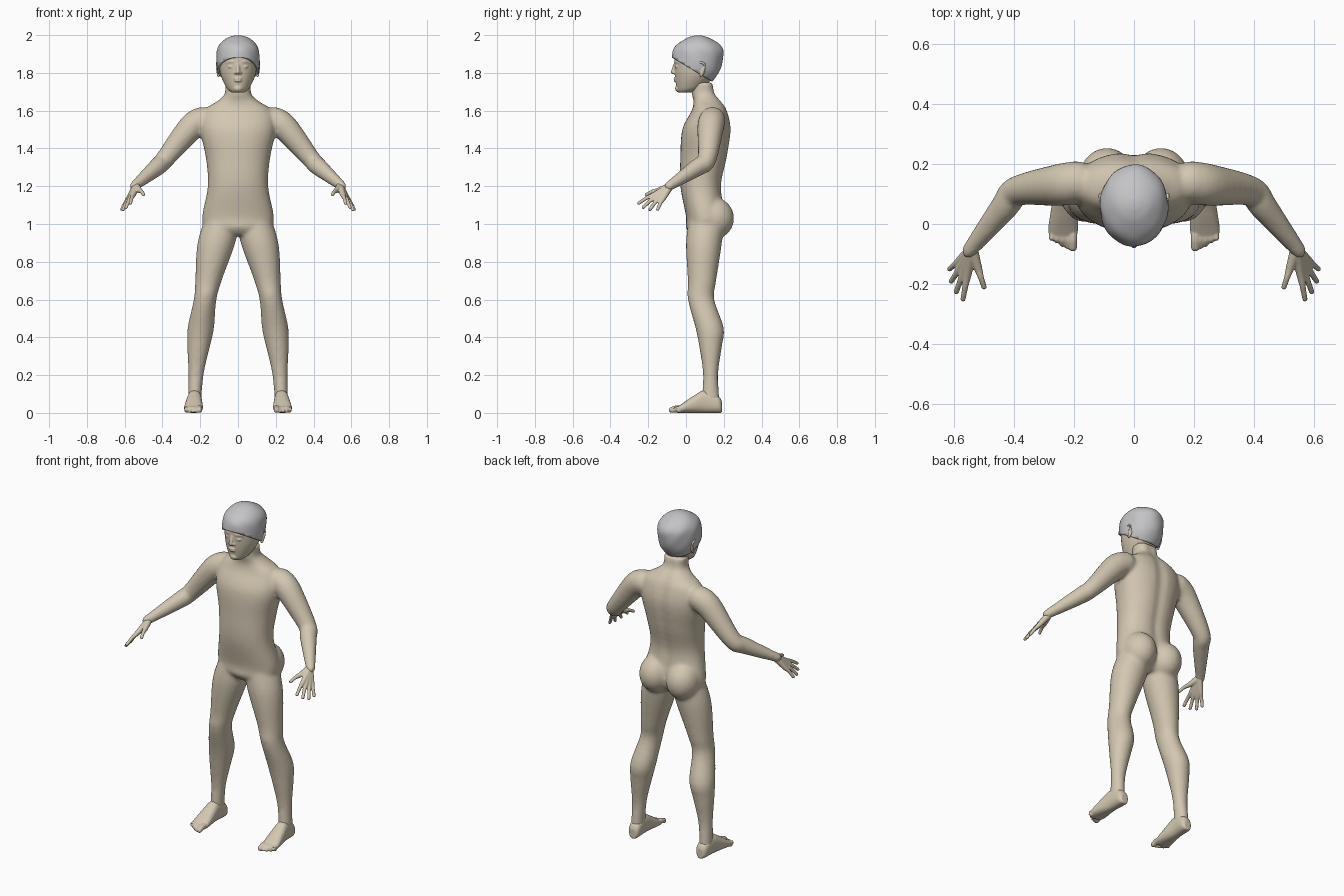
import bpy
import bmesh
from math import sin, cos, pi, exp, copysign
from mathutils import Vector, Matrix

default_cube = bpy.data.objects.get("Cube")
if default_cube:
    bpy.data.objects.remove(default_cube)


def make_material(name, colour):
    material = bpy.data.materials.new(name)
    material.use_nodes = True
    material.diffuse_color = (*colour, 1)
    shader = material.node_tree.nodes["Principled BSDF"]
    shader.inputs["Base Color"].default_value = (*colour, 1)
    return material


skin = make_material("warm beige", (.65, .57, .44))
grey = make_material("soft grey", (.55, .55, .57))
SIDES = {"left": 1, "right": -1}


def spline(rows, steps=5):
    """Interpolate rows of numbers with a smooth curve through all of them."""
    result = []
    for i in range(len(rows) - 1):
        before, start = rows[max(i - 1, 0)], rows[i]
        end, after = rows[i + 1], rows[min(i + 2, len(rows) - 1)]
        for k in range(steps):
            t = k / steps
            result.append([q + t / 2 * (r - p + t * (2 * p - 5 * q + 4 * r - s
                           + t * (3 * (q - r) + s - p)))
                           for p, q, r, s in zip(before, start, end, after)])
    return result + [list(rows[-1])]


def circle(power=1, count=32):
    """Unit circle, squared off a little when the power is below one."""
    def bend(value):
        return copysign(abs(value) ** power, value)
    angles = [2 * pi * i / count for i in range(count)]
    return [(bend(cos(a)), bend(sin(a))) for a in angles]


def loft(bm, rings):
    """Skin a closed solid over a list of point rings."""
    loops = [[bm.verts.new(point) for point in ring] for ring in rings]
    for low, high in zip(loops, loops[1:]):
        for i in range(len(low)):
            bm.faces.new((low[i - 1], low[i], high[i], high[i - 1]))
    bm.faces.new(loops[0])
    bm.faces.new(loops[-1])


def upright(bm, rows, side=1, centre=lambda z: 0, power=1, groove=0, grow=0, count=32):
    """Stack level sections; rows are height, half width, front y and back y."""
    rings = []
    for z, half, front, back in spline(rows):
        ring = []
        for u, v in circle(power, count):
            y = (front + back) / 2 + v * ((back - front) / 2 + grow)
            if v > 0:
                y -= groove * exp(-(u * half / .03) ** 2)
            ring.append(Vector((side * (centre(z) + u * (half + grow)), y, z)))
        rings.append(ring)
    loft(bm, rings)


def ball(bm, centre, radii, side=1):
    x, y, z = centre
    place = Matrix.Translation((side * x, y, z)) @ Matrix.Diagonal((*radii, 1))
    bmesh.ops.create_uvsphere(bm, u_segments=20, v_segments=12, radius=1, matrix=place)


def tube(bm, path, side=1):
    """Rounded tube; path rows are x, y, z and radius."""
    rows = spline([(side * x, y, z, radius) for x, y, z, radius in path])
    points = [Vector(row[:3]) for row in rows]
    rings = []
    for i, point in enumerate(points):
        way = points[min(i + 1, len(points) - 1)] - points[max(i - 1, 0)]
        turn = way.to_track_quat('Z', 'Y')
        rings.append([point + turn @ Vector((u, v, 0)) * rows[i][3] for u, v in circle()])
    loft(bm, rings)
    for row in (rows[0], rows[-1]):
        ball(bm, row[:3], [row[3]] * 3)


def finish(bm, name, material):
    bmesh.ops.recalc_face_normals(bm, faces=bm.faces)
    mesh = bpy.data.meshes.new(name)
    bm.to_mesh(mesh)
    bm.free()
    mesh.materials.append(material)
    mesh.shade_smooth()
    part = bpy.data.objects.new(name, mesh)
    bpy.context.collection.objects.link(part)
    return part


def fuse(part, voxel, rounds):
    """Merge overlapping solids into one skin and soften the joins."""
    merge = part.modifiers.new("merge", 'REMESH')
    merge.mode = 'VOXEL'
    merge.voxel_size = voxel
    merge.use_smooth_shade = True
    soften = part.modifiers.new("soften", 'SMOOTH')
    soften.factor = .5
    soften.iterations = rounds


# Body: torso with neck, legs and arms fused into one skin
torso = [(.94, .1, .03, .17), (.98, .17, 0, .2), (1.04, .19, 0, .21), (1.2, .16, -.03, .19),
         (1.35, .17, -.03, .22), (1.5, .2, -.02, .24), (1.6, .18, .03, .22),
         (1.65, .11, .04, .19), (1.69, .07, .03, .16), (1.75, .07, .03, .15)]
leg = [(1.05, .09, .02, .2), (.9, .1, 0, .19), (.7, .07, .01, .16), (.6, .06, .01, .15),
       (.45, .07, .05, .2), (.35, .06, .07, .19), (.2, .04, .09, .17), (.05, .035, .08, .18)]
arm = [(.19, .14, 1.55, .07), (.25, .13, 1.51, .07), (.39, .11, 1.34, .05),
       (.43, .06, 1.3, .047), (.55, -.09, 1.2, .026)]

body = bmesh.new()
upright(body, torso, power=.9, groove=.012)
for side in SIDES.values():
    upright(body, leg, side, centre=lambda z: .23 - .14 * z ** 1.8)
    tube(body, arm, side)
    ball(body, (.09, .15, 1.03), (.095, .105, .11), side)
fuse(finish(body, "body", skin), .009, 12)

# Hands: digits run from the wrist through the palm to an arc of fingertips
wrist = Vector((.54, -.085, 1.2))
tips = [Vector((.5, -.21, 1.155))]
for i in range(4):
    t = i / 3
    tips.append(Vector((.57 + .045 * sin(t * pi / 2), -.25 + .1 * t ** 1.3,
                        1.11 - .035 * sin(2 * t))))

for label, side in SIDES.items():
    hand = bmesh.new()
    for tip in tips:
        knuckle = wrist.lerp(tip, .5)
        joint = wrist.lerp(tip, .75) + Vector((0, 0, .005))
        tube(hand, [(*wrist, .02), (*knuckle, .014), (*joint, .01), (*tip, .009)], side)
    fuse(finish(hand, label + "_hand", skin), .004, 3)

# Feet: a lengthwise loft, rows are y, half width and top height, with five toes
sole = [(.19, .02, .06), (.17, .035, .09), (.1, .038, .12), (.04, .045, .09),
        (-.02, .05, .05), (-.05, .04, .03)]
for label, side in SIDES.items():
    foot = bmesh.new()
    loft(foot, [[Vector((side * (.235 - y / 20 + u * half), y, top * (1 + v) / 2))
                 for u, v in circle(.85)] for y, half, top in spline(sole)])
    for i in range(5):
        x = .204 + .0175 * i
        thick = .01 if i else .015
        toe = [(x, -.02, .025, thick), (x, -.05, .025, thick),
               (x, i * i / 400 - .077, thick, thick)]
        tube(foot, toe, side)
    fuse(finish(foot, label + "_foot", skin), .0045, 4)

# Head with simple facial forms
skull = [(1.695, .03, -.04, .03), (1.72, .06, -.05, .09), (1.8, .095, -.06, .16),
         (1.9, .1, -.06, .185), (1.95, .085, -.035, .165), (1.985, .045, .02, .11)]
head = bmesh.new()
upright(head, skull)
tube(head, [(0, -.056, 1.85, .008), (0, -.07, 1.804, .011)])
for height in (1.759, 1.77):
    ball(head, (0, -.057, height), (.021, .009, .006))
ball(head, (0, -.036, 1.717), (.026, .022, .02))
for side in SIDES.values():
    tube(head, [(.016, -.054, 1.856, .007), (.036, -.05, 1.86, .008), (.06, -.033, 1.854, .007)], side)
    ball(head, (.036, -.045, 1.832), (.017, .013, .008), side)
    ball(head, (.012, -.06, 1.8), (.009, .01, .007), side)
fuse(finish(head, "head", skin), .004, 4)

# Ears: a curled rim around a shallow bowl
rim = [(.1, .063, 1.83, .005), (.11, .075, 1.855, .006), (.112, .1, 1.84, .006), (.104, .08, 1.785, .007)]
for label, side in SIDES.items():
    ear = bmesh.new()
    ball(ear, (.1, .083, 1.82), (.01, .02, .034), side)
    tube(ear, rim, side)
    fuse(finish(ear, label + "_ear", skin), .003, 3)

# Hair: a swollen skull cap trimmed along a sloping hairline, with gentle clumps
hair = bmesh.new()
upright(hair, skull + [(1.998, .005, .06, .07)], grow=.013, count=72)
bmesh.ops.bisect_plane(hair, geom=hair.verts[:] + hair.edges[:] + hair.faces[:],
                       plane_co=(0, -.08, 1.885), plane_no=(0, .6, 1), clear_inner=True)
for vert in hair.verts:
    x, y, z = vert.co
    wave = 1 + .015 * sin(45 * x + 20 * z) * sin(50 * y + 35 * z)
    vert.co = (x * wave, .06 + (y - .06) * wave, z)
shell = finish(hair, "hair", grey).modifiers.new("thickness", 'SOLIDIFY')
shell.thickness = .012
